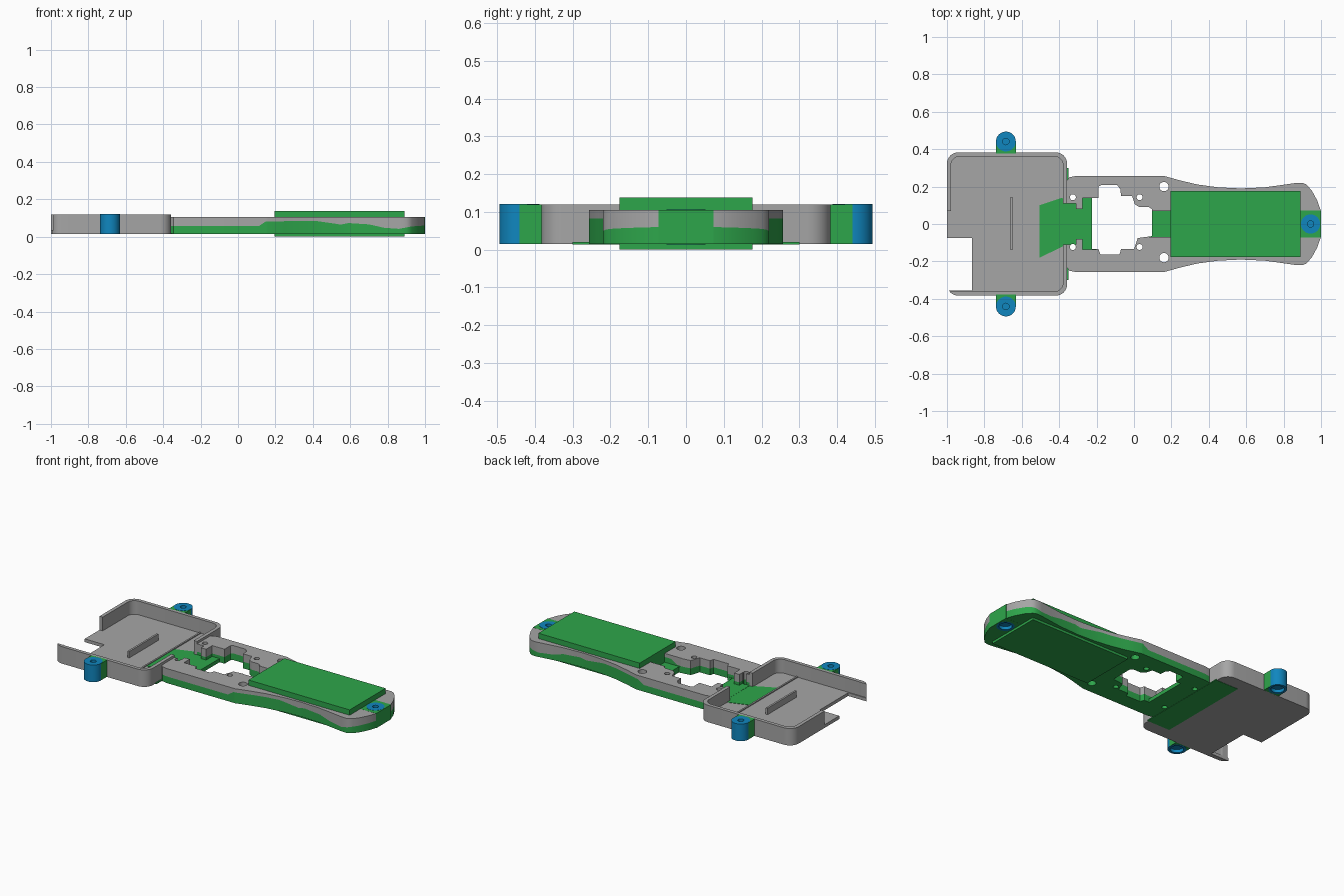
import bpy, bmesh, math

if "Cube" in bpy.data.objects:
    bpy.data.objects.remove(bpy.data.objects["Cube"])

def material(name, rgb):
    m = bpy.data.materials.new(name)
    m.diffuse_color = (*rgb, 1)
    m.use_nodes = True
    m.node_tree.nodes["Principled BSDF"].inputs["Base Color"].default_value = m.diffuse_color
    return m

GREY = material("grey", (0.38, 0.38, 0.38))
GREEN = material("green", (0.027, 0.38, 0.07))
BLUE = material("blue", (0.005, 0.24, 0.52))

def make(name, bm, mat):
    bmesh.ops.recalc_face_normals(bm, faces=bm.faces[:])
    me = bpy.data.meshes.new(name)
    bm.to_mesh(me)
    bm.free()
    ob = bpy.data.objects.new(name, me)
    bpy.context.collection.objects.link(ob)
    me.materials.append(mat)
    return ob

def prism(name, pts, z0, z1, mat=GREY):
    bm = bmesh.new()
    f = bm.faces.new([bm.verts.new((x, y, z0)) for x, y in pts])
    up = bmesh.ops.extrude_face_region(bm, geom=[f])["geom"]
    bmesh.ops.translate(bm, vec=(0, 0, z1 - z0),
                        verts=[v for v in up if isinstance(v, bmesh.types.BMVert)])
    return make(name, bm, mat)

def rect(x0, x1, y0, y1):
    return [(x0, y0), (x1, y0), (x1, y1), (x0, y1)]

def rounded(x0, x1, y0, y1, r, n=8):
    pts = []
    corners = [(x1 - r, y1 - r), (x0 + r, y1 - r), (x0 + r, y0 + r), (x1 - r, y0 + r)]
    for k, (cx, cy) in enumerate(corners):
        for i in range(n + 1):
            a = math.pi / 2 * (k + i / n)
            pts.append((cx + r * math.cos(a), cy + r * math.sin(a)))
    return pts

def circle(cx, cy, r, n=32):
    return [(cx + r * math.cos(2 * math.pi * i / n), cy + r * math.sin(2 * math.pi * i / n))
            for i in range(n)]

def activate(ob):
    bpy.ops.object.select_all(action='DESELECT')
    ob.select_set(True)
    bpy.context.view_layer.objects.active = ob

def cut(targets, pts, z0=-0.1, z1=0.3):
    cutter = prism("cutter", pts, z0, z1)
    for ob in targets:
        cutter.data.materials[0] = ob.data.materials[0]
        activate(ob)
        mod = ob.modifiers.new("cut", 'BOOLEAN')
        mod.operation, mod.solver, mod.object = 'DIFFERENCE', 'EXACT', cutter
        bpy.ops.object.modifier_apply(modifier=mod.name)
    bpy.data.objects.remove(cutter)

def lerp(table, x):
    for (xa, a), (xb, b) in zip(table, table[1:]):
        if x <= xb:
            return a + (b - a) * max(0, (x - xa) / (xb - xa))
    return table[-1][1]

# Tray: rounded box, hollowed, open at the left end
FLOOR = 0.035
tray = prism("tray", rounded(-1, -0.358, -0.383, 0.383, 0.06), 0.015, 0.12)
cut([tray], rounded(-0.978, -0.38, -0.361, 0.361, 0.045), FLOOR)
cut([tray], rect(-1.1, -0.865, -0.355, -0.075))
cut([tray], rect(-1.1, -0.95, -0.36, 0.07), FLOOR)
cut([tray], rect(-0.41, -0.3, -0.11, 0.11), FLOOR)
prism("tray_rib", rect(-0.661, -0.649, -0.14, 0.145), 0.03, 0.075)
prism("tray_ridge", rect(-0.516, -0.506, -0.36, 0.36), 0.03, 0.041)
prism("tray_inlay", [(-0.505, -0.18), (-0.36, -0.11), (-0.36, 0.11), (-0.385, 0.14),
                     (-0.505, 0.1)], 0.03, 0.037, GREEN)
prism("underside_plate", rect(-0.51, -0.35, -0.3, 0.3), 0.0135, 0.02, GREEN)

# Handle: grey upper and green lower halves meeting on a wavy line
WIDTH = [(-0.36, 0.232), (-0.345, 0.25), (-0.31, 0.257), (0.16, 0.257), (0.25, 0.232),
         (0.34, 0.211), (0.45, 0.196), (0.57, 0.19), (0.7, 0.196), (0.8, 0.21), (0.87, 0.22),
         (0.9, 0.22), (0.92, 0.212), (0.95, 0.18), (0.98, 0.125), (0.999, 0.07)]
SPLIT = [(-0.36, 0.056), (0.11, 0.056), (0.15, 0.082), (0.42, 0.084), (0.55, 0.065),
         (0.59, 0.073), (0.7, 0.066), (0.78, 0.048), (0.86, 0.042), (0.93, 0.055), (0.999, 0.06)]
STATIONS = sorted({x for x, _ in WIDTH + SPLIT})

def handle_half(name, low, high, mat):
    bm = bmesh.new()
    rings = []
    for x in STATIONS:
        w = lerp(WIDTH, x)
        rings.append([bm.verts.new((x, y, z)) for y, z in
                      ((-w, low(x)), (w, low(x)), (w, high(x)), (-w, high(x)))])
    for a, b in zip(rings, rings[1:]):
        for i in range(4):
            j = (i + 1) % 4
            bm.faces.new((a[i], a[j], b[j], b[i]))
    bm.faces.new(rings[0])
    bm.faces.new(rings[-1])
    return make(name, bm, mat)

def split(x):
    return lerp(SPLIT, x)

lower = handle_half("handle_lower", lambda x: 0.015, split, GREEN)
upper = handle_half("handle_upper", split, lambda x: 0.105, GREY)
halves = [lower, upper]

# Central opening through the handle
cut(halves, [(-0.225, 0.14), (-0.19, 0.14), (-0.19, 0.2), (-0.175, 0.208), (-0.09, 0.208),
             (-0.072, 0.185), (-0.07, 0.15), (-0.01, 0.15), (0.005, 0.105), (0.03, 0.09),
             (0.08, 0.09), (0.095, 0.08), (0.095, -0.065), (0.02, -0.075), (0.0, -0.135),
             (-0.07, -0.135), (-0.077, -0.162), (-0.18, -0.162), (-0.19, -0.135),
             (-0.225, -0.135)])
# Recessed channels either side of the opening
cut(halves, [(-0.4, -0.11), (-0.31, -0.11), (-0.31, -0.08), (-0.275, -0.08), (-0.275, -0.137),
             (-0.2, -0.137), (-0.2, 0.14), (-0.275, 0.14), (-0.275, 0.08), (-0.31, 0.08),
             (-0.31, 0.11), (-0.4, 0.11)], 0.038)
cut(halves, rect(0.08, 0.25, -0.07, 0.07), 0.05)
# Screw holes
for s in (-1, 1):
    for x, y, r in ((-0.327, 0.133, 0.016), (0.03, 0.133, 0.016), (0.16, 0.19, 0.025)):
        cut(halves, circle(x, y * s + 0.01, r, 20))

# Grip block passing through the handle
prism("grip_block", rect(0.195, 0.89, -0.176, 0.176), 0, 0.138, GREEN)

# Blue screw bosses with green mounts
def boss(name, x, y, r, z0, z1):
    ob = prism(name, circle(x, y, r), z0, z1, BLUE)
    cut([ob], circle(x, y, r * 0.33, 20), z1 - 0.04)
    cut([ob], circle(x, y, r * 0.72), -0.1, z0 + 0.02)
    return ob

bosses = []
for s, side in ((-1, "front"), (1, "back")):
    bosses.append(boss(side + "_boss", -0.685, s * 0.441, 0.053, 0.015, 0.121))
    ys = sorted((s * 0.378, s * 0.441))
    mount = prism(side + "_mount", rect(-0.738, -0.632, *ys), 0.0155, 0.12, GREEN)
    cut([mount], circle(-0.685, s * 0.441, 0.05))
end_mount = prism("end_mount", rect(0.885, 1.0, -0.073, 0.073), 0.0145, 0.1055, GREEN)
for ob in halves + [end_mount]:
    cut([ob], circle(0.944, 0, 0.05))
bosses.append(boss("end_boss", 0.944, 0, 0.0515, 0.014, 0.1065))

for ob in [tray, lower, upper] + bosses:
    activate(ob)
    bpy.ops.object.shade_smooth_by_angle(angle=math.radians(30))
